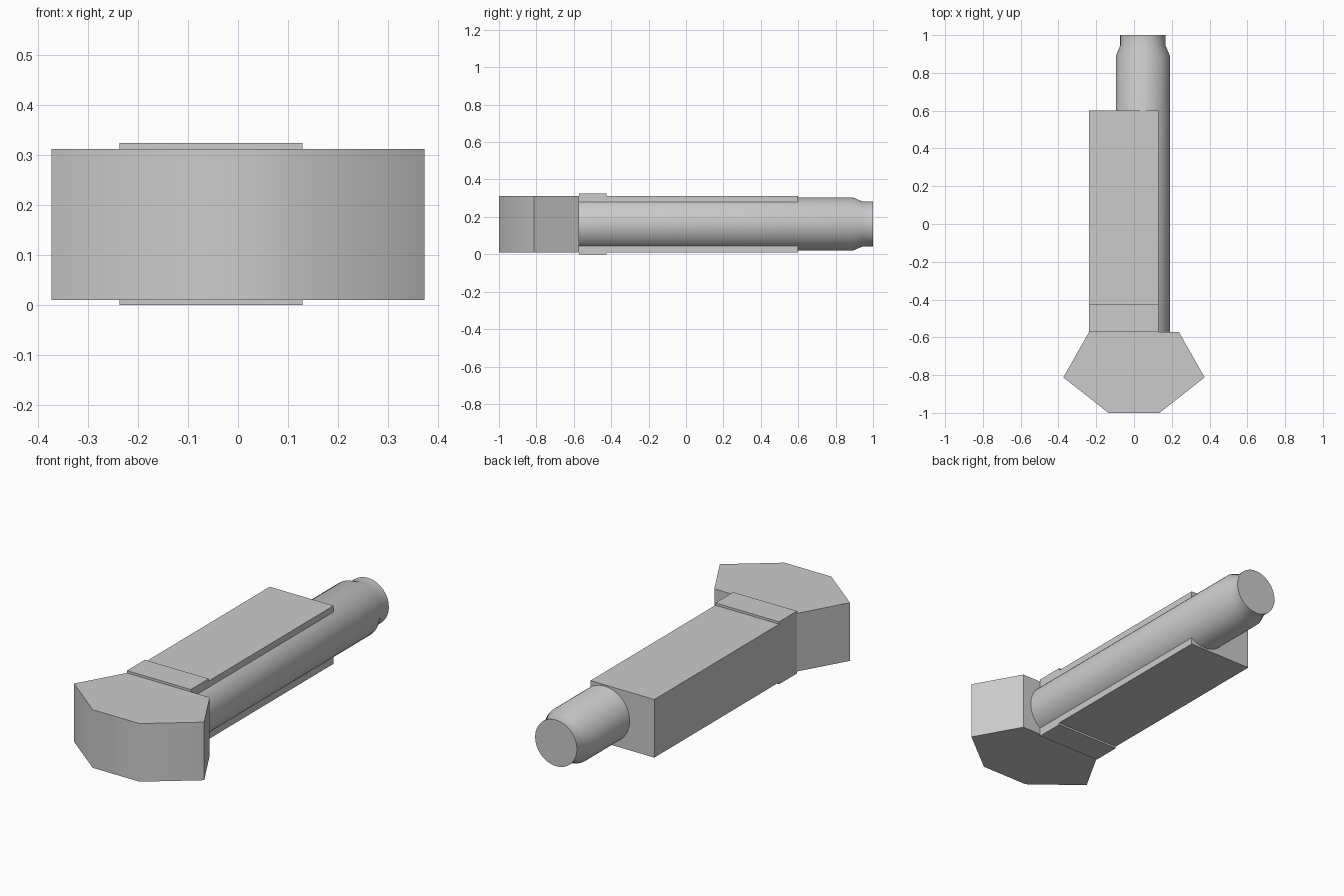
import bpy, bmesh, math
from mathutils import Matrix, Vector

if "Cube" in bpy.data.objects:
    bpy.data.objects.remove(bpy.data.objects["Cube"])


def finish(name, bm, angle=None):
    bmesh.ops.recalc_face_normals(bm, faces=bm.faces)
    mesh = bpy.data.meshes.new(name)
    bm.to_mesh(mesh)
    bm.free()
    ob = bpy.data.objects.new(name, mesh)
    bpy.context.collection.objects.link(ob)
    if angle:
        bpy.ops.object.select_all(action='DESELECT')
        ob.select_set(True)
        bpy.context.view_layer.objects.active = ob
        bpy.ops.object.shade_smooth_by_angle(angle=math.radians(angle))
    return ob


def prism(name, outline, z0, z1, angle=None):
    bm = bmesh.new()
    face = bm.faces.new([bm.verts.new((x, y, z0)) for x, y in outline])
    ext = bmesh.ops.extrude_face_region(bm, geom=[face])
    top = [v for v in ext['geom'] if isinstance(v, bmesh.types.BMVert)]
    bmesh.ops.translate(bm, verts=top, vec=(0, 0, z1 - z0))
    return finish(name, bm, angle)


def box(name, x0, x1, y0, y1, z0, z1):
    return prism(name, [(x0, y0), (x1, y0), (x1, y1), (x0, y1)], z0, z1)


def turned_rod(name, profile, cx, cz, sides=48):
    # rings of (radius, y) along the y axis, closed at both ends
    bm = bmesh.new()
    rings = [[bm.verts.new((cx + r * math.cos(2 * math.pi * i / sides), y,
                            cz + r * math.sin(2 * math.pi * i / sides)))
              for i in range(sides)] for r, y in profile]
    for a, b in zip(rings, rings[1:]):
        for i in range(sides):
            j = (i + 1) % sides
            bm.faces.new((a[i], a[j], b[j], b[i]))
    bm.faces.new(rings[0])
    bm.faces.new(rings[-1])
    return finish(name, bm, 40)


# Faceted head, mirrored half outline
half = [(0.135, -1.0), (0.374, -0.812), (0.238, -0.572)]
prism("head", half + [(-x, y) for x, y in reversed(half)], 0.01, 0.312, 40)

# Square handle and the raised collar next to the head
box("handle_block", -0.238, 0.129, -0.572, 0.6, 0.01, 0.312)
box("collar", -0.238, 0.129, -0.572, -0.425, 0.0, 0.324)

# Round bar with stepped, tapered tip
turned_rod("round_bar", [(0.143, -0.572), (0.143, 0.89), (0.12, 0.945), (0.12, 1.0)],
           0.047, 0.162)
